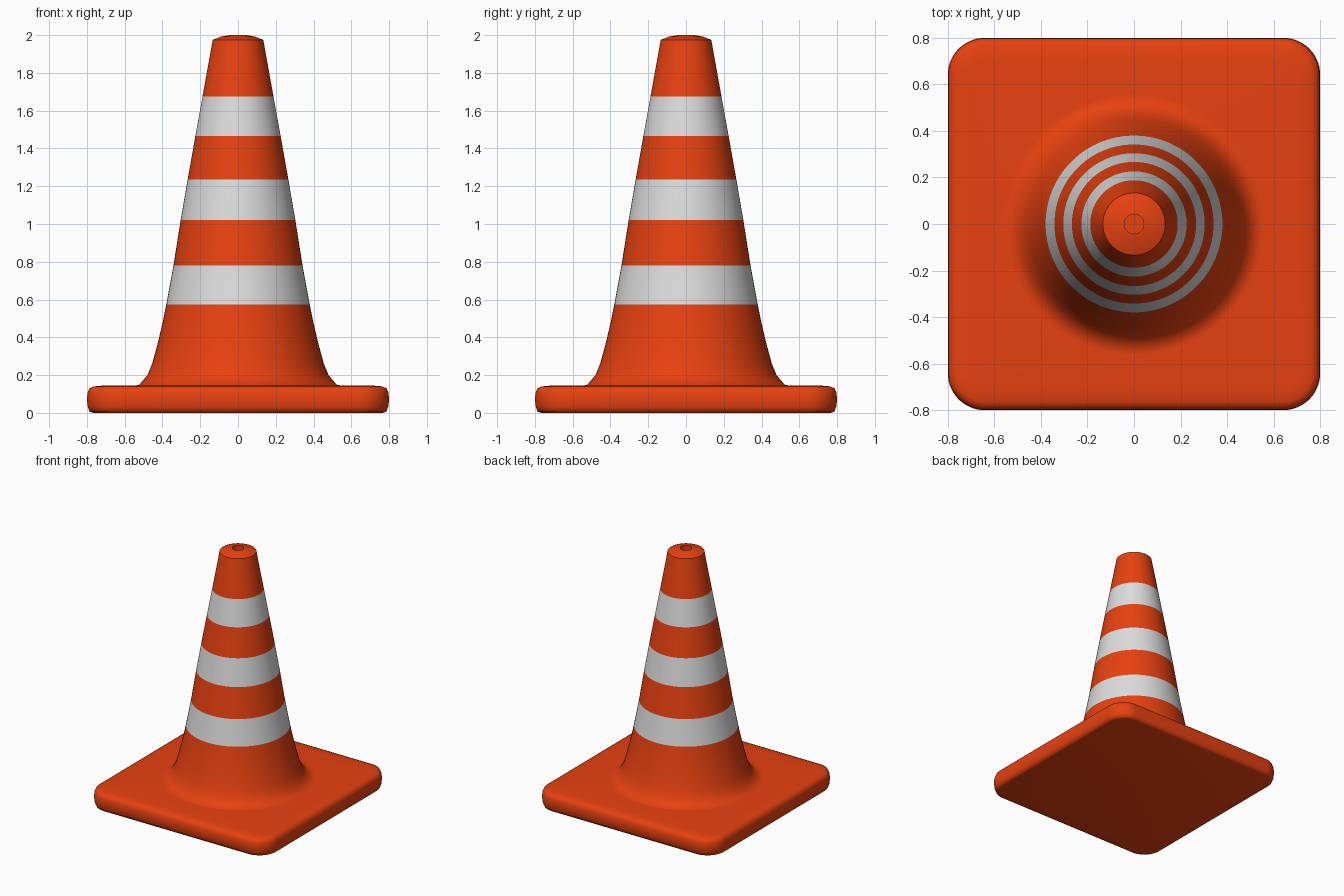
import bpy, bmesh, math

if "Cube" in bpy.data.objects:
    bpy.data.objects.remove(bpy.data.objects["Cube"])


def material(name, rgb):
    m = bpy.data.materials.new(name)
    m.diffuse_color = (*rgb, 1)
    m.use_nodes = True
    m.node_tree.nodes["Principled BSDF"].inputs["Base Color"].default_value = m.diffuse_color
    return m


ORANGE = material("safety orange", (0.80, 0.053, 0.005))
WHITE = material("band white", (0.72, 0.72, 0.72))
BANDS = [(0.575, 0.78), (1.02, 1.235), (1.465, 1.675)]
STEPS = 18  # points per quarter turn


def ring(bm, core, r, z):
    """Ring of points: a circle of radius r, pushed out to square corners by core."""
    pts = []
    for q in range(4):
        mid = math.radians(45 + 90 * q)
        cx = math.copysign(core, math.cos(mid))
        cy = math.copysign(core, math.sin(mid))
        for i in range(STEPS):
            a = math.radians(90 * (q + (i + 0.5) / STEPS))
            pts.append(bm.verts.new((cx + r * math.cos(a), cy + r * math.sin(a), z)))
    return pts


def loft(name, profile, cap_start=False, cap_end=False):
    """Skin a stack of (core, radius, z) rings; band heights become white."""
    bm = bmesh.new()
    rings = [ring(bm, *p) for p in profile]
    n = len(rings[0])
    for a, b in zip(rings, rings[1:]):
        for i in range(n):
            j = (i + 1) % n
            f = bm.faces.new((a[i], a[j], b[j], b[i]))
            c = f.calc_center_median()
            outside = math.hypot(c.x, c.y) > 0.1
            f.material_index = int(outside and any(lo < c.z < hi for lo, hi in BANDS))
    if cap_start:
        bm.faces.new(rings[0][::-1])
    if cap_end:
        bm.faces.new(rings[-1])
    me = bpy.data.meshes.new(name)
    bm.to_mesh(me)
    bm.free()
    me.materials.append(ORANGE)
    me.materials.append(WHITE)
    ob = bpy.data.objects.new(name, me)
    bpy.context.collection.objects.link(ob)
    bpy.ops.object.select_all(action='DESELECT')
    ob.select_set(True)
    bpy.context.view_layer.objects.active = ob
    bpy.ops.object.shade_smooth_by_angle(angle=math.radians(52))
    return ob


# Rounded square plate blending into the flared foot
CORE = 0.64
loft("base_plate", [
    (CORE, 0.125, 0.0), (CORE, 0.145, 0.006), (CORE, 0.155, 0.03),
    (CORE, 0.16, 0.07), (CORE, 0.157, 0.105), (CORE, 0.147, 0.13),
    (CORE, 0.125, 0.14), (CORE, 0.07, 0.145),
    (0, 0.56, 0.145), (0, 0.525, 0.147), (0, 0.48, 0.2), (0, 0.455, 0.26),
    (0, 0.425, 0.37), (0, 0.398, 0.485), (0, 0.38, 0.575),
], cap_start=True)

# Striped cone with a slightly domed top and a small hole
loft("striped_cone", [
    (0, 0.38, 0.575), (0, 0.342, 0.78), (0, 0.304, 1.02), (0, 0.267, 1.235),
    (0, 0.226, 1.465), (0, 0.188, 1.675), (0, 0.134, 1.975),
    (0, 0.09, 1.992), (0, 0.042, 2.0), (0, 0.042, 1.9),
], cap_end=True)
